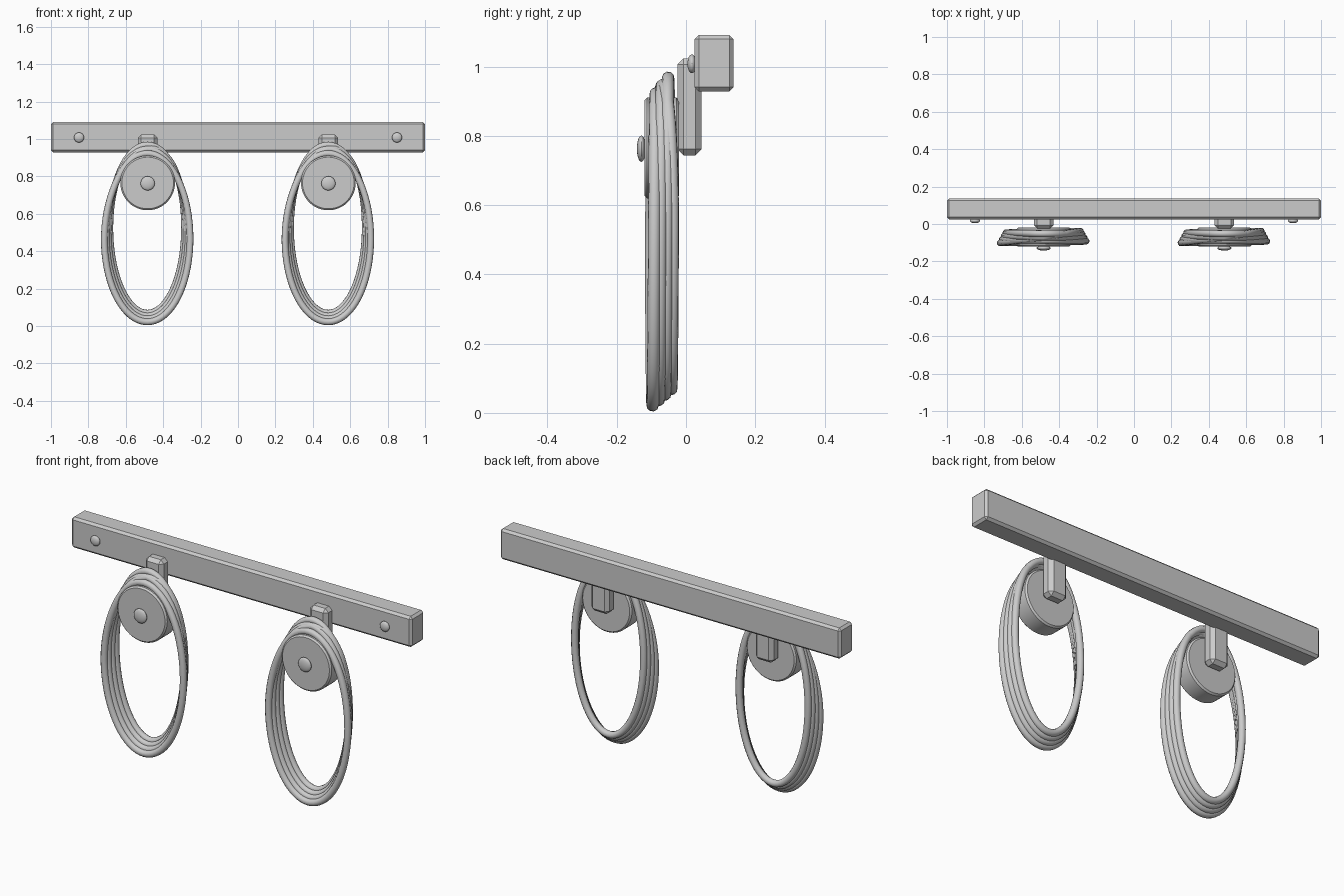
import bpy
from math import sin, cos, pi, radians

cube = bpy.data.objects.get("Cube")
if cube:
    bpy.data.objects.remove(cube, do_unlink=True)

grey = bpy.data.materials.new("light_grey")
grey.use_nodes = True
grey.diffuse_color = (0.6, 0.6, 0.6, 1)
grey.node_tree.nodes["Principled BSDF"].inputs["Base Color"].default_value = (0.6, 0.6, 0.6, 1)


def finish(name, bevel=0, smooth=True):
    ob = bpy.context.object
    ob.name = name
    ob.data.materials.append(grey)
    if bevel:
        mod = ob.modifiers.new("edge_bevel", 'BEVEL')
        mod.width = bevel
        mod.segments = 1
        mod.limit_method = 'ANGLE'
    if smooth:
        bpy.ops.object.shade_smooth_by_angle(angle=radians(30))
    return ob


def box(name, center, size, bevel):
    bpy.ops.mesh.primitive_cube_add(size=1, location=center)
    bpy.context.object.scale = size
    bpy.ops.object.transform_apply(location=False, rotation=False, scale=True)
    finish(name, bevel, smooth=False)


def button(name, center, radius):
    # flattened round bolt head
    bpy.ops.mesh.primitive_uv_sphere_add(segments=24, ring_count=12, location=center)
    bpy.context.object.scale = (radius, 0.013, radius)
    bpy.ops.object.transform_apply(location=False, rotation=False, scale=True)
    finish(name)


def rope_coil(name, cx):
    # one closed rope: turns drift backwards, then cross back over the top
    turns, drift, steps = 4, 3.5, 72
    curve = bpy.data.curves.new(name, 'CURVE')
    curve.dimensions = '3D'
    curve.bevel_depth = 0.018
    curve.bevel_resolution = 3
    spline = curve.splines.new('POLY')
    count = turns * steps
    spline.points.add(count - 1)
    spline.use_cyclic_u = True
    for i, point in enumerate(spline.points):
        t = i / steps
        if t < drift:
            s = t / drift
        else:
            s = 0.5 + 0.5 * cos(pi * (t - drift) / (turns - drift))
        angle = pi + 2 * pi * t
        top, bottom = 0.905 + 0.08 * s, 0.018 + 0.055 * s
        half_width = 0.232 - 0.035 * s
        point.co = (cx + half_width * cos(angle),
                    -0.101 + 0.063 * s,
                    (top + bottom) / 2 + (top - bottom) / 2 * sin(angle), 1)
    spline.use_smooth = True
    ob = bpy.data.objects.new(name, curve)
    bpy.context.collection.objects.link(ob)
    curve.materials.append(grey)


# wall beam
box("beam", (0, 0.081, 1.01), (2, 0.112, 0.163), 0.012)

for side, sign in (("right", -1), ("left", 1)):
    x = 0.483 * sign
    button(side + "_beam_bolt", (0.85 * sign, 0.017, 1.008), 0.027)
    # hanger bracket, round peg, its bolt and the rope
    box(side + "_bracket", (x, 0.01, 0.884), (0.105, 0.07, 0.28), 0.018)
    bpy.ops.mesh.primitive_cylinder_add(vertices=48, radius=0.146, depth=0.1,
                                        location=(x, -0.07, 0.765),
                                        rotation=(pi / 2, 0, 0))
    finish(side + "_peg", 0.008)
    button(side + "_peg_bolt", (x, -0.129, 0.763), 0.038)
    rope_coil(side + "_rope", x)
